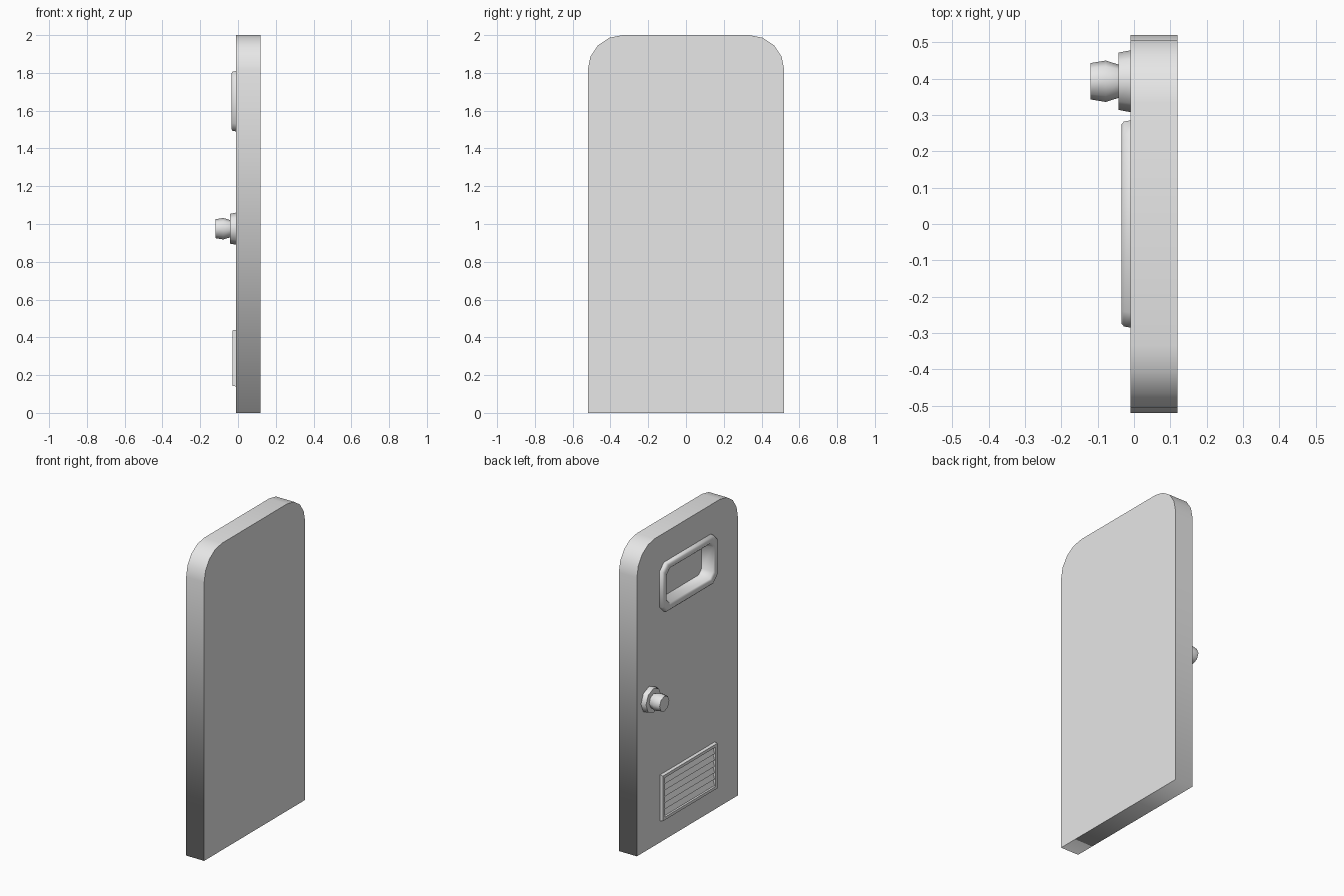
import bpy, bmesh
from math import pi, sin, cos

cube = bpy.data.objects.get("Cube")
if cube:
    bpy.data.objects.remove(cube)

grey = bpy.data.materials.new("plain grey")
grey.use_nodes = True
colour = (0.8, 0.8, 0.8, 1)
grey.diffuse_color = colour
grey.node_tree.nodes["Principled BSDF"].inputs["Base Color"].default_value = colour


def finish(name, bm, angle=None):
    """Turn a bmesh into a named object; angle gives smooth shading."""
    bmesh.ops.recalc_face_normals(bm, faces=bm.faces)
    mesh = bpy.data.meshes.new(name)
    bm.to_mesh(mesh)
    bm.free()
    mesh.materials.append(grey)
    obj = bpy.data.objects.new(name, mesh)
    bpy.context.collection.objects.link(obj)
    if angle is not None:
        bpy.ops.object.select_all(action='DESELECT')
        obj.select_set(True)
        bpy.context.view_layer.objects.active = obj
        bpy.ops.object.shade_smooth_by_angle(angle=angle)
    return obj


def ring(bm, x, points):
    return [bm.verts.new((x, y, z)) for y, z in points]


def bridge(bm, a, b):
    n = len(a)
    return [bm.faces.new((a[i], a[(i + 1) % n], b[(i + 1) % n], b[i])) for i in range(n)]


def chamfered(inset, half_y, z0, z1, cut):
    """Rectangle outline, shrunk by inset, with cut corners."""
    h, b, t = half_y - inset, z0 + inset, z1 - inset
    right = [(h - cut, b), (h, b + cut), (h, t - cut), (h - cut, t)]
    return right + [(-y, z) for y, z in reversed(right)]


def window_outline(inset):
    return chamfered(inset, 0.285, 1.49, 1.81, 0.042 - inset * 0.2)


# door slab: rounded top corners, with an opening in the -x face for the window
half, top, r = 0.52, 2.0, 0.185
arc = [(half - r + r * cos(i * pi / 8), top - r + r * sin(i * pi / 8)) for i in range(5)]
side = [(half, 0)] + arc
outline = side + [(-y, z) for y, z in reversed(side)]
bm = bmesh.new()
panel = ring(bm, -0.01, outline)
back = ring(bm, 0.12, outline)
hole = ring(bm, -0.01, window_outline(0.03))
rim = bridge(bm, panel, back)
bm.faces.new(back)
edges = [e for e in bm.edges if all(v in panel for v in e.verts)]
edges += [bm.edges.new((hole[i - 1], hole[i])) for i in range(len(hole))]
bmesh.ops.triangle_fill(bm, use_beauty=True, edges=edges)
for f in rim:
    f.smooth = True
for e in bm.edges:
    if abs(e.verts[0].co.x - e.verts[1].co.x) < 0.001:
        e.smooth = False
finish("door_slab", bm)

# window frame with a deep recess and a closed pane
bm = bmesh.new()
steps = [(-0.01, 0), (-0.028, 0.003), (-0.035, 0.012), (-0.035, 0.036),
         (-0.028, 0.046), (0.05, 0.052)]
rings = [ring(bm, x, window_outline(inset)) for x, inset in steps]
for a, b in zip(rings, rings[1:]):
    bridge(bm, a, b)
bm.faces.new(rings[-1])
finish("window_frame", bm, pi / 3)


# door knob and its rose, turned around the x axis
def turned(name, profile, sides=8, cy=0.393, cz=0.975):
    bm = bmesh.new()
    loops = []
    for x, rad in profile:
        pts = [(cy + rad * cos(2 * pi * i / sides), cz + rad * sin(2 * pi * i / sides))
               for i in range(sides)]
        loops.append(ring(bm, x, pts))
    for a, b in zip(loops, loops[1:]):
        bridge(bm, a, b)
    bm.faces.new(loops[-1])
    finish(name, bm, pi / 3.5)


turned("knob_rose", [(-0.01, 0.085), (-0.042, 0.079)])
turned("door_knob", [(-0.04, 0.045), (-0.078, 0.057), (-0.12, 0.05)])

# vent frame
bm = bmesh.new()
steps = [(-0.01, 0), (-0.03, 0.003), (-0.03, 0.022), (-0.012, 0.028)]
rings = []
for x, i in steps:
    h, b, t = 0.283 - i, 0.14 + i, 0.44 - i
    rings.append(ring(bm, x, [(-h, b), (h, b), (h, t), (-h, t)]))
for a, b in zip(rings, rings[1:]):
    bridge(bm, a, b)
finish("vent_frame", bm)

# vent slats: each leans out towards its lower edge
count, low, high, h = 6, 0.166, 0.414, 0.257
pitch = (high - low) / count
for k in range(count):
    z = low + k * pitch
    bm = bmesh.new()
    section = [(-0.011, z), (-0.026, z + 0.003), (-0.014, z + pitch)]
    ends = [[bm.verts.new((x, y, zz)) for x, zz in section] for y in (-h, h)]
    bridge(bm, *ends)
    for e in ends:
        bm.faces.new(e)
    finish("vent_slat_%d" % (k + 1), bm)
